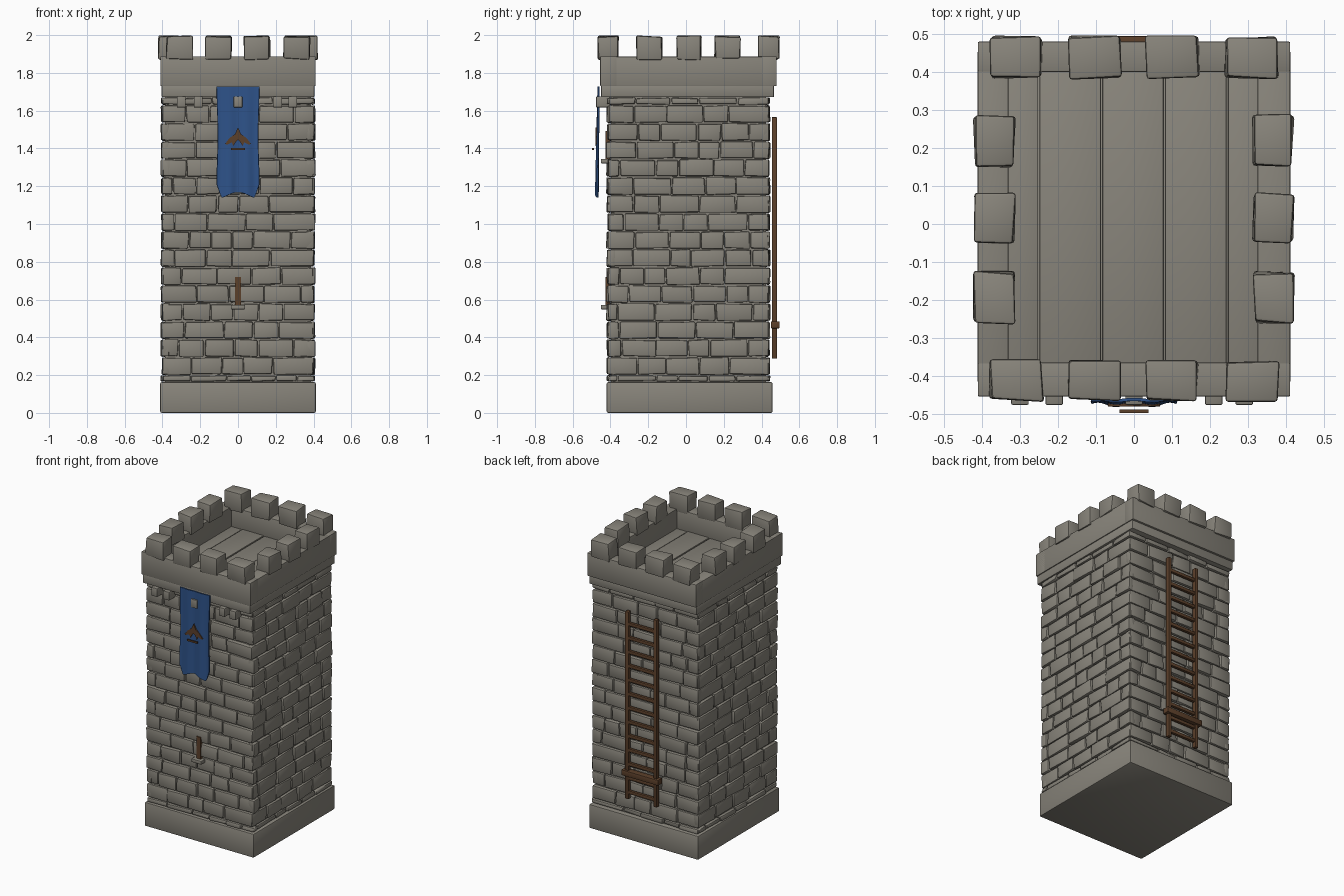
import bpy, bmesh, math, random
from mathutils import Vector

if "Cube" in bpy.data.objects:
    bpy.data.objects.remove(bpy.data.objects["Cube"])

random.seed(7)


def material(name, rgb):
    m = bpy.data.materials.new(name)
    m.diffuse_color = (*rgb, 1)
    m.use_nodes = True
    m.node_tree.nodes["Principled BSDF"].inputs["Base Color"].default_value = m.diffuse_color
    return m


STONE = material("grey stone", (0.25, 0.235, 0.20))
WOOD = material("brown wood", (0.105, 0.05, 0.023))
CLOTH = material("blue cloth", (0.027, 0.085, 0.25))


def add_box(bm, lo, hi, jitter=(0, 0, 0)):
    """Box between two corners, each vertex optionally nudged at random."""
    v = []
    for x in (lo[0], hi[0]):
        for y in (lo[1], hi[1]):
            for z in (lo[2], hi[2]):
                v.append(bm.verts.new([c + random.uniform(-j, j)
                                       for c, j in zip((x, y, z), jitter)]))
    for f in ((0, 1, 3, 2), (4, 6, 7, 5), (0, 4, 5, 1),
              (2, 3, 7, 6), (0, 2, 6, 4), (1, 5, 7, 3)):
        bm.faces.new([v[i] for i in f])


def finish(bm, name, mat, bevel=0.0, segments=2):
    bmesh.ops.recalc_face_normals(bm, faces=bm.faces)
    me = bpy.data.meshes.new(name)
    bm.to_mesh(me)
    bm.free()
    me.materials.append(mat)
    ob = bpy.data.objects.new(name, me)
    bpy.context.collection.objects.link(ob)
    bpy.ops.object.select_all(action='DESELECT')
    bpy.context.view_layer.objects.active = ob
    ob.select_set(True)
    if bevel:
        mod = ob.modifiers.new("bevel", 'BEVEL')
        mod.width = bevel
        mod.segments = segments
        bpy.ops.object.modifier_apply(modifier=mod.name)
        bpy.ops.object.shade_smooth_by_angle(angle=math.radians(35))
    return ob


def boxes(name, mat, items, bevel=0.0, jitter=(0, 0, 0)):
    bm = bmesh.new()
    for lo, hi in items:
        add_box(bm, lo, hi, jitter)
    return finish(bm, name, mat, bevel)


# shaft limits
X, Y0, Y1 = 0.402, -0.414, 0.44

# base and inner core
boxes("base", STONE, [((-0.412, -0.42, 0), (0.412, 0.458, 0.163))], 0.008)
boxes("wall_core", STONE, [((-X + .016, Y0 + .016, 0.1), (X - .016, Y1 - .016, 1.7))])

# brick courses on all four walls
ROWS = [0.165, 0.2] + [0.2 + 0.0953 * i for i in range(1, 15)] + [1.63, 1.672]


def brick_wall(name, start, end, place):
    bm = bmesh.new()
    for z0, z1 in zip(ROWS, ROWS[1:]):
        u = start
        first = True
        while u < end - 0.001:
            w = random.uniform(0.05, 0.19) if first else random.uniform(0.11, 0.21)
            first = False
            if end - (u + w) < 0.07:
                w = end - u
            out = random.uniform(-0.003, 0.006)
            a, b = place(u + .003, -0.04), place(u + w - .003, out)
            lo = [min(p, q) for p, q in zip(a, b)]
            hi = [max(p, q) for p, q in zip(a, b)]
            j = 0.004
            add_box(bm, (*lo, z0 + .004), (*hi, z1 - .004), (j, j, j))
            u += w
    finish(bm, name, STONE, 0.007)


brick_wall("front_bricks", -X, X, lambda u, d: (u, Y0 - d))
brick_wall("back_bricks", -X, X, lambda u, d: (u, Y1 + d))
brick_wall("left_bricks", Y0, Y1, lambda u, d: (-X - d, u))
brick_wall("right_bricks", Y0, Y1, lambda u, d: (X + d, u))

# parapet: lower lip, floor planks and four walls
boxes("parapet_lip", STONE, [((-0.405, -0.45, 1.672), (0.405, 0.466, 1.735))], 0.005)
edges = [-0.335, -0.25, -0.085, 0.08, 0.245, 0.335]
boxes("roof_planks", STONE, [((a + .002, -0.38, 1.72), (b - .002, 0.41, 1.752 + 0.003 * (i % 2)))
                             for i, (a, b) in enumerate(zip(edges, edges[1:]))], 0.004)
boxes("parapet_walls", STONE, [
    ((-0.411, -0.454, 1.73), (0.411, -0.365, 1.887)),
    ((-0.411, 0.40, 1.73), (0.411, 0.48, 1.887)),
    ((-0.411, -0.44, 1.73), (-0.33, 0.47, 1.886)),
    ((0.325, -0.44, 1.73), (0.411, 0.47, 1.886))], 0.004)

# merlons
merlons = []
for x in (-0.31, -0.105, 0.10, 0.31):
    for y in (-0.412, 0.438):
        merlons.append(((x - .068, y - .053, 1.872), (x + .068, y + .053, 1.994)))
for y in (-0.193, 0.015, 0.22):
    for x in (-0.367, 0.367):
        merlons.append(((x - .052, y - .066, 1.872), (x + .052, y + .066, 1.994)))
boxes("merlons", STONE, merlons, 0.008, (0.006, 0.006, 0.006))

# small corbels under the front overhang
boxes("corbels", STONE, [((x - .023, -0.476, 1.617), (x + .023, -0.40, 1.675))
                         for x in (-0.3, -0.21, 0, 0.21, 0.29)], 0.004)

# arrow slits with sills
for label, z in (("lower", 0.56), ("upper", 1.333)):
    boxes(label + "_sill", STONE, [((-0.037, -0.45, z - .012), (0.037, -0.39, z + .011))], 0.003)
    boxes(label + "_slit", WOOD, [((-0.016, -0.426, z + .011), (0.016, -0.40, z + .16))])

# hanging banner: rippled cloth with a scalloped hem
bm = bmesh.new()
NU, NV = 24, 12
grid = []
for i in range(NU + 1):
    s = i / NU * 2 - 1
    hem = 1.168 - 0.028 * math.sin(math.pi * min(1, abs(s) / 0.78) ** 2 / 2)
    if abs(s) > 0.78:
        hem += (abs(s) - 0.78) / 0.22 * 0.07
    col = []
    for k in range(NV + 1):
        t = k / NV
        half = 0.113 - 0.006 * math.sin(math.pi * t) ** 2
        ripple = 0.006 * (0.3 + 0.7 * t) * math.cos(s * 7.5)
        col.append(bm.verts.new((s * half, -0.463 - 0.009 * t + ripple,
                                 1.727 + (hem - 1.727) * t)))
    grid.append(col)
for i in range(NU):
    for k in range(NV):
        bm.faces.new((grid[i][k], grid[i][k + 1], grid[i + 1][k + 1], grid[i + 1][k]))
banner = finish(bm, "banner", CLOTH)
mod = banner.modifiers.new("thickness", 'SOLIDIFY')
mod.thickness = 0.008
mod.offset = 0
bpy.ops.object.modifier_apply(modifier=mod.name)
bpy.ops.object.shade_smooth_by_angle(angle=math.radians(40))

# banner emblem: winged arrow plate with a bar below
half = [(0, 1.51), (0.017, 1.475), (0.045, 1.455), (0.068, 1.425), (0.058, 1.42),
        (0.034, 1.432), (0.024, 1.412), (0.012, 1.435)]
outline = half + [(0, 1.445)] + [(-x, z) for x, z in reversed(half[1:])]
bm = bmesh.new()
face = bm.faces.new([bm.verts.new((x, -0.480, z)) for x, z in outline])
ext = bmesh.ops.extrude_face_region(bm, geom=[face])
for v in ext["geom"]:
    if isinstance(v, bmesh.types.BMVert):
        v.co += Vector((0, 0.009, 0))
finish(bm, "banner_emblem", WOOD)
boxes("emblem_bar", WOOD, [((-0.038, -0.497, 1.392), (0.038, -0.488, 1.403))])

# ladder on the back wall
boxes("ladder_rails", WOOD, [((x - .013, 0.454, 0.288), (x + .013, 0.482, 1.566))
                             for x in (-0.103, 0.111)], 0.004)
boxes("ladder_rungs", WOOD, [((-0.1, 0.458, z - .011), (0.108, 0.478, z + .011))
                             for z in [0.335 + 0.0955 * i for i in range(13)]], 0.003)
boxes("ladder_brace", WOOD, [((-0.135, 0.45, 0.447), (0.143, 0.495, 0.485))], 0.004)
